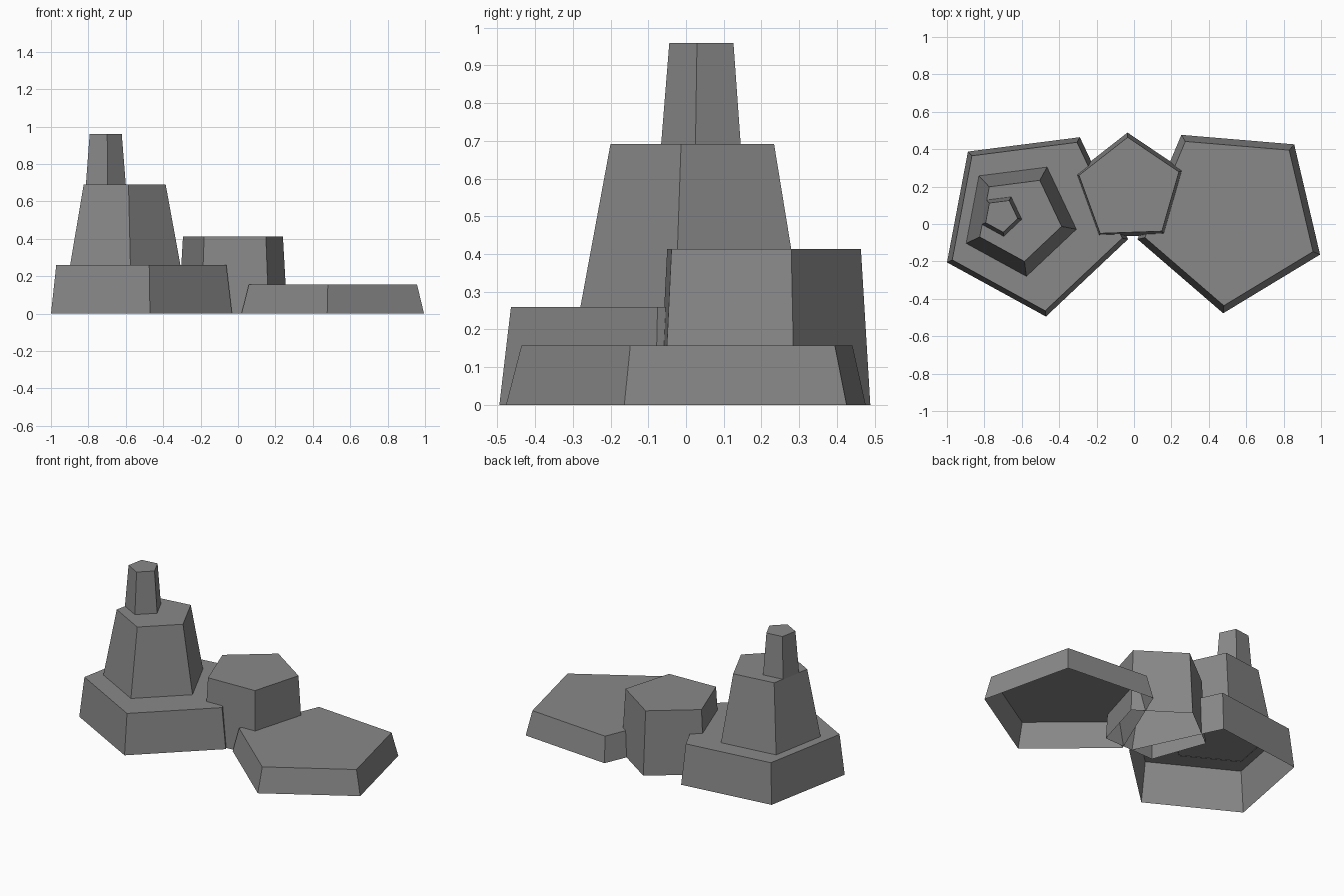
import bpy
import bmesh
from math import cos, sin, radians

default = bpy.data.objects.get("Cube")
if default:
    bpy.data.objects.remove(default, do_unlink=True)

# One plain stone colour
stone = bpy.data.materials.new("stone_grey")
stone.use_nodes = True
colour = (0.25, 0.25, 0.25, 1.0)
stone.diffuse_color = colour
stone.node_tree.nodes["Principled BSDF"].inputs["Base Color"].default_value = colour


def rock(name, centre, angle, bottom, top):
    """Tapered five-sided block, open underneath; bottom and top are (radius, z)."""
    bm = bmesh.new()
    rings = []
    for radius, z in (bottom, top):
        ring = []
        for i in range(5):
            a = radians(angle + 72 * i)
            ring.append(bm.verts.new((centre[0] + radius * cos(a),
                                      centre[1] + radius * sin(a), z)))
        rings.append(ring)
    low, high = rings
    for i in range(5):
        j = (i + 1) % 5
        bm.faces.new((low[i], low[j], high[j], high[i]))
    bm.faces.new(high)
    mesh = bpy.data.meshes.new(name)
    bm.to_mesh(mesh)
    bm.free()
    mesh.materials.append(stone)
    obj = bpy.data.objects.new(name, mesh)
    bpy.context.collection.objects.link(obj)


# Stacked tower of three rocks
rock("tower_base_rock", (-0.536, 0.014), -82.7, (0.513, 0), (0.482, 0.26))
rock("tower_middle_rock", (-0.615, 0.03), -82.7, (0.313, 0.257), (0.232, 0.692))
rock("tower_top_rock", (-0.711, 0.046), -82.7, (0.113, 0.69), (0.091, 0.96))

# Block between the tower and the low slab
rock("centre_rock", (-0.024, 0.183), 92, (0.306, 0), (0.281, 0.413))

# Wide low slab
rock("low_slab_rock", (0.52, 0.036), -94.8, (0.515, 0), (0.474, 0.157))
